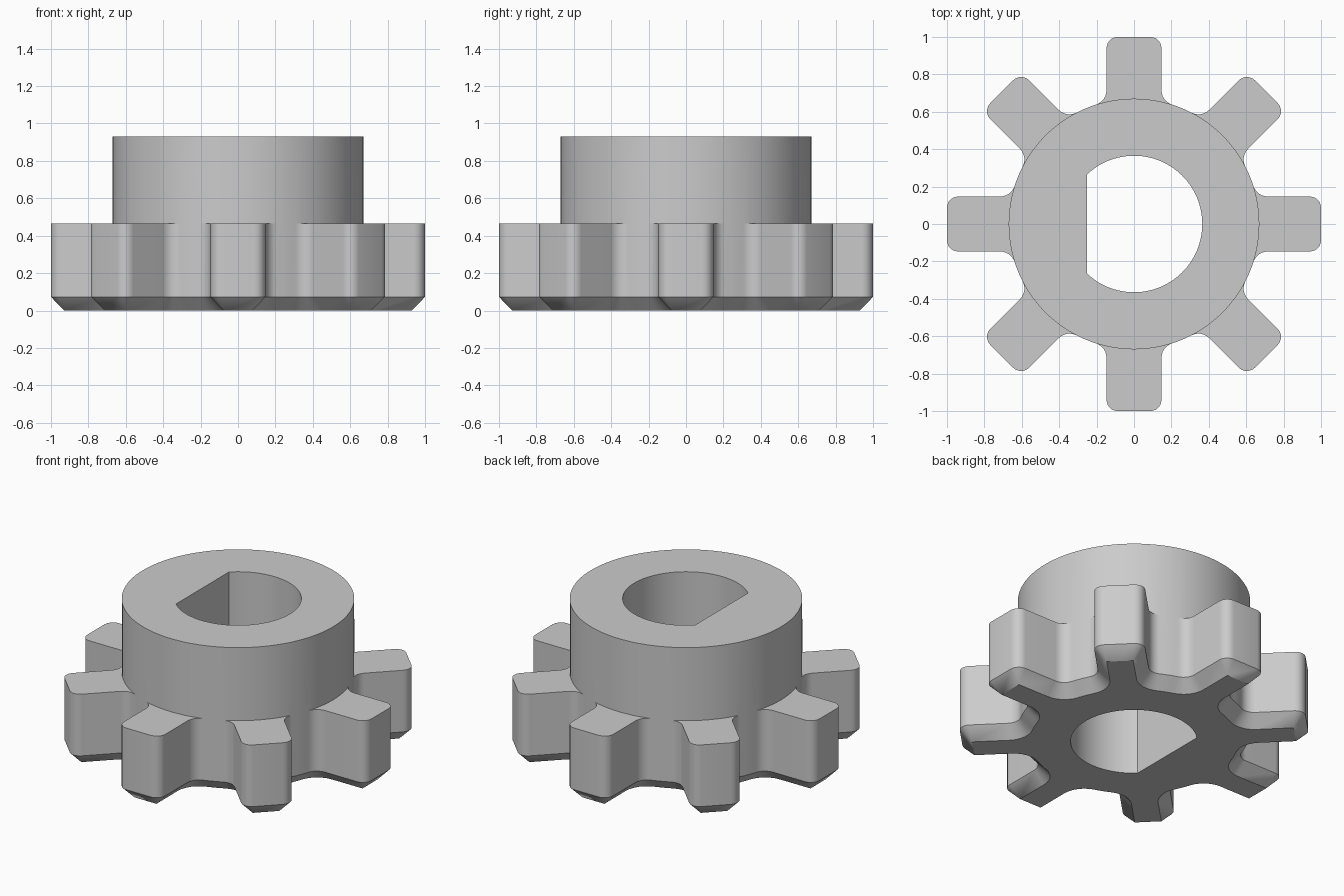
import bpy, bmesh, math
from mathutils import Vector, Matrix

if "Cube" in bpy.data.objects:
    bpy.data.objects.remove(bpy.data.objects["Cube"])

TEETH = 8
TIP, HALF_W, CORNER, FILLET, ROOT = 1.0, 0.147, 0.06, 0.08, 0.67
BEVEL_IN, BEVEL_Z = 0.07, 0.073      # bottom chamfer
GEAR_Z, HUB_Z = 0.465, 0.93
BORE_R, BORE_FLAT = 0.365, -0.25


def arc(cx, cy, r, a0, a1, n):
    return [Vector((cx + r * math.cos(a0 + (a1 - a0) * i / n),
                    cy + r * math.sin(a0 + (a1 - a0) * i / n))) for i in range(n + 1)]


def tooth(inset):
    """One tooth along +x, from root tangent to root tangent, offset inwards."""
    tip, w, root = TIP - inset, HALF_W - inset, ROOT - inset
    c, f = max(CORNER - inset, 0), FILLET + inset
    cx = math.sqrt((root + f) ** 2 - (w + f) ** 2)
    a = math.atan2(w + f, cx)
    upper = arc(tip - c, w - c, c, 0, math.pi / 2, 6)
    upper += arc(cx, w + f, f, -math.pi / 2, -math.pi + a, 6)
    lower = [Vector((p.x, -p.y)) for p in reversed(upper)]
    return lower + upper, a


def outline(inset):
    """Full gear outline: teeth joined by short root arcs."""
    pts = []
    base, a = tooth(inset)
    step = 2 * math.pi / TEETH
    for k in range(TEETH):
        rot = Matrix.Rotation(k * step, 2)
        pts += [rot @ p for p in base]
        pts += arc(0, 0, ROOT - inset, k * step + a, (k + 1) * step - a, 4)[1:-1]
    return pts, len(base), a


bm = bmesh.new()


def ring(pts, z):
    return [bm.verts.new((p.x, p.y, z)) for p in pts]


def wall(lo, hi):
    n = len(lo)
    for i in range(n):
        bm.faces.new((lo[i], lo[(i + 1) % n], hi[(i + 1) % n], hi[i]))


# Toothed ring with chamfered underside
outer, n_tooth, ang = outline(0)
inner, _, _ = outline(BEVEL_IN)
bottom, bevel, top = ring(inner, 0), ring(outer, BEVEL_Z), ring(outer, GEAR_Z)
wall(bottom, bevel)
wall(bevel, top)

# Tooth tops, each ending on the hub's arc
hub = []
period = n_tooth + 3
for k in range(TEETH):
    teeth_verts = top[k * period:k * period + n_tooth]
    mid = k * 2 * math.pi / TEETH
    under = ring(arc(0, 0, ROOT, mid - ang, mid + ang, 12)[1:-1], GEAR_Z)
    bm.faces.new(teeth_verts + under[::-1])
    hub += [teeth_verts[0]] + under + [teeth_verts[-1]]
    hub += top[k * period + n_tooth:(k + 1) * period]

# Hub wall
hub_top = [bm.verts.new((v.co.x, v.co.y, HUB_Z)) for v in hub]
wall(hub, hub_top)

# D-shaped bore
flat_a = math.acos(BORE_FLAT / BORE_R)
bore = arc(0, 0, BORE_R, -flat_a, flat_a, 64)
wall(ring(bore, 0), ring(bore, HUB_Z))

# Flat caps between the outer outline and the bore
bmesh.ops.remove_doubles(bm, verts=bm.verts[:], dist=0.0002)
for z, normal in ((0, (0, 0, -1)), (HUB_Z, (0, 0, 1))):
    rim = [e for e in bm.edges if e.is_boundary and all(abs(v.co.z - z) < 1e-4 for v in e.verts)]
    bmesh.ops.triangle_fill(bm, edges=rim, use_beauty=True, normal=normal)
bmesh.ops.recalc_face_normals(bm, faces=bm.faces[:])

mesh = bpy.data.meshes.new("sprocket")
bm.to_mesh(mesh)
bm.free()
obj = bpy.data.objects.new("sprocket", mesh)
bpy.context.collection.objects.link(obj)

grey = bpy.data.materials.new("light grey")
grey.diffuse_color = (0.6, 0.6, 0.6, 1)
grey.use_nodes = True
grey.node_tree.nodes["Principled BSDF"].inputs["Base Color"].default_value = grey.diffuse_color
mesh.materials.append(grey)

bpy.context.view_layer.objects.active = obj
obj.select_set(True)
bpy.ops.object.shade_smooth_by_angle(angle=math.radians(30))
